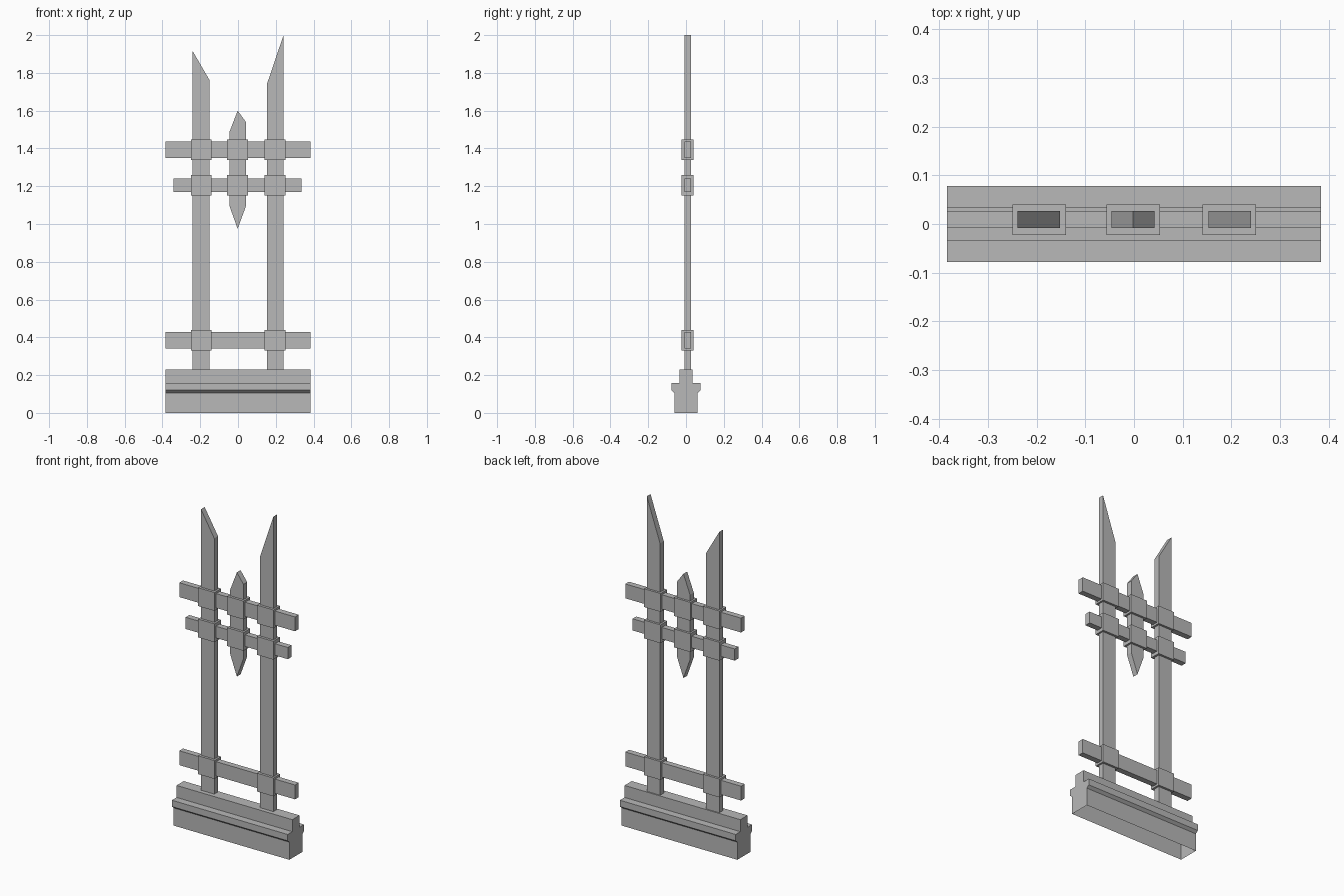
import bpy, bmesh

cube = bpy.data.objects.get("Cube")
if cube:
    bpy.data.objects.remove(cube, do_unlink=True)

grey = bpy.data.materials.new("stone_grey")
grey.use_nodes = True
colour = (0.48, 0.48, 0.48, 1)
grey.diffuse_color = colour
grey.node_tree.nodes["Principled BSDF"].inputs["Base Color"].default_value = colour


def extrude(name, points, vector, open_bottom=False):
    """Sweep a flat outline along a vector into a solid."""
    bm = bmesh.new()
    face = bm.faces.new([bm.verts.new(p) for p in points])
    swept = bmesh.ops.extrude_face_region(bm, geom=[face], use_keep_orig=True)
    moved = [g for g in swept["geom"] if isinstance(g, bmesh.types.BMVert)]
    bmesh.ops.translate(bm, verts=moved, vec=vector)
    bmesh.ops.recalc_face_normals(bm, faces=bm.faces)
    if open_bottom:
        under = [f for f in bm.faces if all(v.co.z < 0.001 for v in f.verts)]
        bmesh.ops.delete(bm, geom=under, context="FACES")
    mesh = bpy.data.meshes.new(name)
    bm.to_mesh(mesh)
    bm.free()
    mesh.materials.append(grey)
    obj = bpy.data.objects.new(name, mesh)
    bpy.context.collection.objects.link(obj)


def slab(name, outline, y0, y1):
    extrude(name, [(x, y0, z) for x, z in outline], (0, y1 - y0, 0))


def box(name, x0, x1, y0, y1, z0, z1):
    slab(name, [(x0, z0), (x1, z0), (x1, z1), (x0, z1)], y0, y1)


SLAT = (-0.008, 0.027)
CLAMP = (-0.023, 0.040)
HALF = 0.384

# Stepped base with a chamfered ledge, hollow underneath
side = [(0.062, 0), (0.062, 0.106), (0.078, 0.12), (0.078, 0.158),
        (0.034, 0.158), (0.034, 0.23)]
profile = side + [(-y, z) for y, z in reversed(side)]
extrude("base", [(-HALF, y, z) for y, z in profile], (2 * HALF, 0, 0), True)

# Uprights with slanted tips
slab("right_post", [(-0.24, 0.23), (-0.152, 0.23), (-0.152, 1.764), (-0.24, 1.915)], *SLAT)
slab("left_post", [(0.153, 0.23), (0.241, 0.23), (0.241, 2.0), (0.153, 1.74)], *SLAT)

# Short pointed centre slat
slab("centre_slat", [(-0.002, 0.975), (0.042, 1.094), (0.042, 1.54),
                     (-0.002, 1.6), (-0.046, 1.485), (-0.046, 1.098)], *SLAT)

# Crossbars, each with square clamps where it meets the uprights
posts = {"right": -0.195, "centre": -0.002, "left": 0.196}
bars = [("lower", -HALF, HALF, 0.385, 0.043, ("right", "left")),
        ("middle", -0.342, 0.336, 1.205, 0.035, posts),
        ("upper", -HALF, HALF, 1.393, 0.043, posts)]
for level, x0, x1, z, half, joints in bars:
    box(level + "_crossbar", x0, x1, *SLAT, z - half, z + half)
    for joint in joints:
        x = posts[joint]
        box(f"{level}_{joint}_clamp", x - 0.055, x + 0.055, *CLAMP, z - 0.055, z + 0.055)
